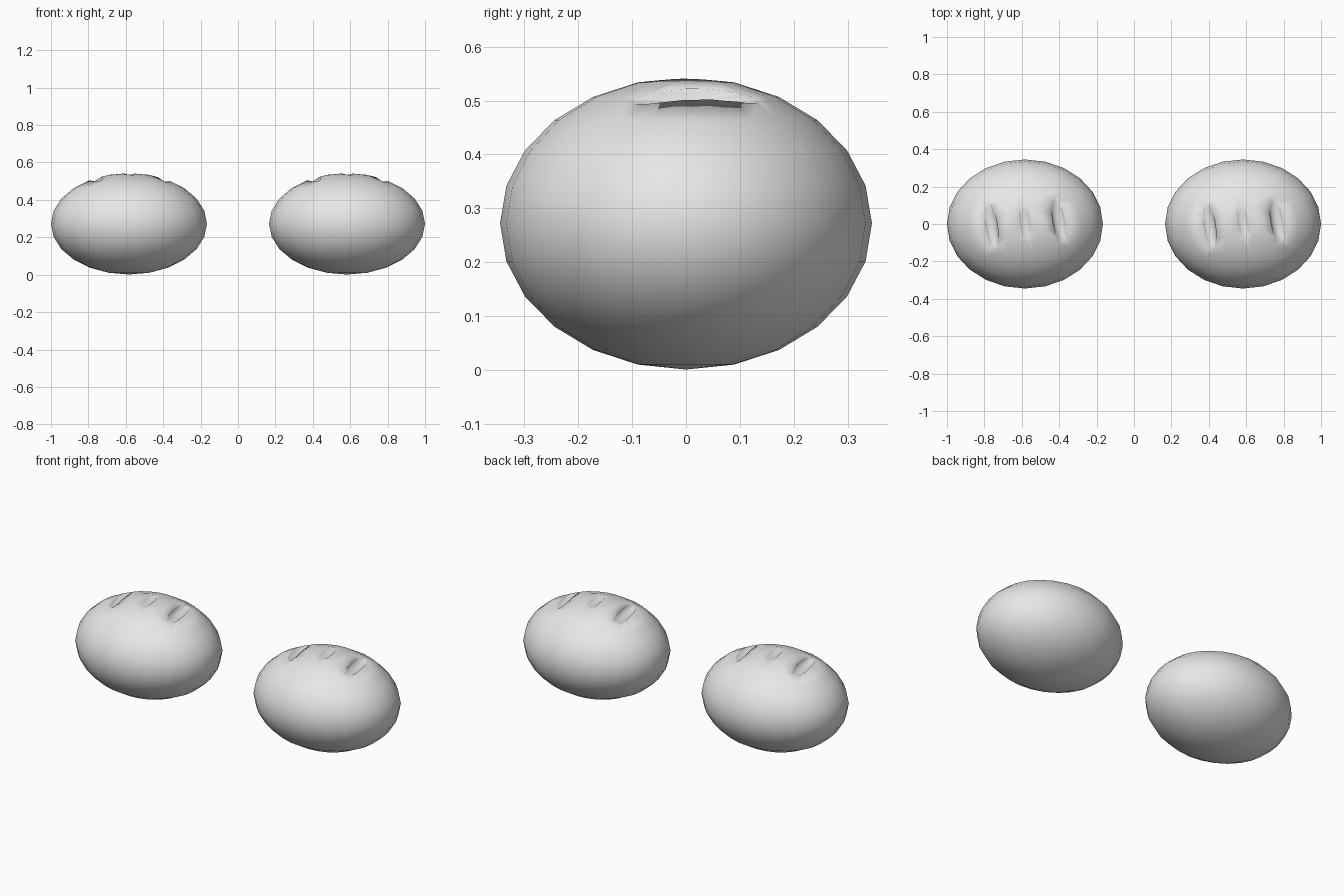
import bpy
from math import radians

cube = bpy.data.objects.get("Cube")
if cube:
    bpy.data.objects.remove(cube, do_unlink=True)

crust = bpy.data.materials.new("pale_grey_crust")
crust.use_nodes = True
crust.diffuse_color = (0.8, 0.8, 0.8, 1)
crust.node_tree.nodes["Principled BSDF"].inputs["Base Color"].default_value = (0.8, 0.8, 0.8, 1)


def ellipsoid(name, segments, centre, radii, turn=0, tip=0):
    bpy.ops.mesh.primitive_uv_sphere_add(segments=segments, ring_count=segments // 2, radius=1,
                                         location=centre, rotation=(0, tip, turn))
    ob = bpy.context.object
    ob.name = name
    ob.scale = radii
    ob.data.materials.append(crust)
    bpy.ops.object.transform_apply(location=False, rotation=True, scale=True)
    bpy.ops.object.shade_smooth()
    return ob


# Rounded bread roll
CENTRE_X, CENTRE_Z = 0.583, 0.272
roll = ellipsoid("left_bread_roll", 24, (CENTRE_X, 0, CENTRE_Z), (0.417, 0.345, 0.271))

# Three slightly slanted slashes scooped out of the top
for offset, height in ((-0.185, 0.515), (0, 0.555), (0.185, 0.515)):
    cutter = ellipsoid("slash_cutter", 16, (CENTRE_X + offset, 0.01, height),
                       (0.036, 0.17, 0.028), radians(10), offset * 1.5)
    cut = roll.modifiers.new("slash", "BOOLEAN")
    cut.operation = "DIFFERENCE"
    cut.solver = "EXACT"
    cut.object = cutter
    bpy.context.view_layer.objects.active = roll
    bpy.ops.object.modifier_apply(modifier=cut.name)
    bpy.data.objects.remove(cutter, do_unlink=True)

# Matching second roll
twin = roll.copy()
twin.name = "right_bread_roll"
twin.location.x = -CENTRE_X
bpy.context.collection.objects.link(twin)
